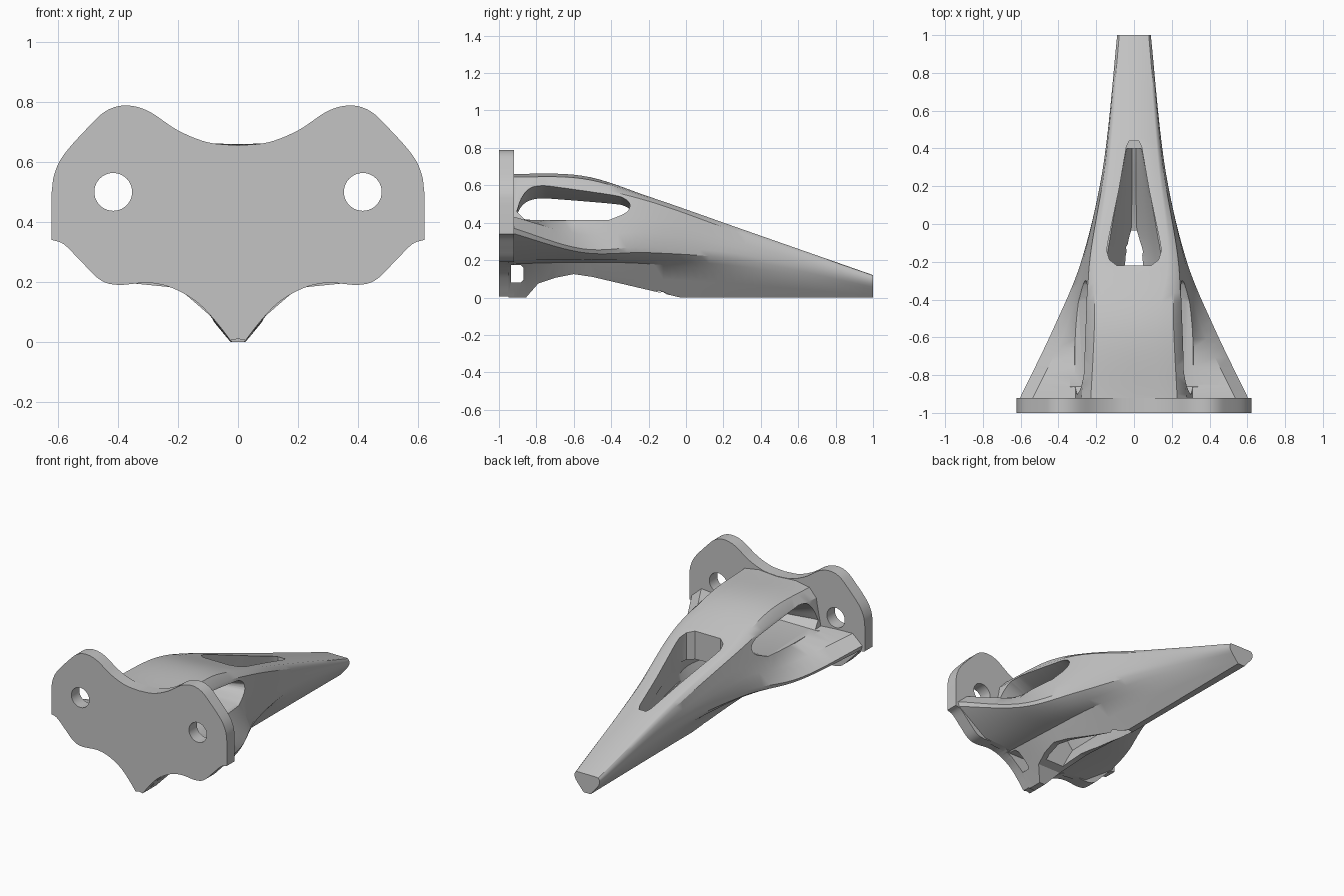
import bpy, bmesh, math
from mathutils import Vector

cube = bpy.data.objects.get("Cube")
if cube:
    bpy.data.objects.remove(cube, do_unlink=True)

grey = bpy.data.materials.new("plain_grey")
grey.use_nodes = True
colour = (0.55, 0.55, 0.55, 1)
grey.diffuse_color = colour
grey.node_tree.nodes["Principled BSDF"].inputs["Base Color"].default_value = colour


def loft(name, rings):
    """Closed solid through rings of equal point count."""
    bm = bmesh.new()
    loops = [[bm.verts.new(p) for p in ring] for ring in rings]
    n = len(loops[0])
    for a, b in zip(loops, loops[1:]):
        for i in range(n):
            j = (i + 1) % n
            bm.faces.new((a[i], a[j], b[j], b[i]))
    bm.faces.new(loops[0])
    bm.faces.new(loops[-1])
    bmesh.ops.recalc_face_normals(bm, faces=bm.faces)
    mesh = bpy.data.meshes.new(name)
    bm.to_mesh(mesh)
    bm.free()
    mesh.materials.append(grey)
    obj = bpy.data.objects.new(name, mesh)
    bpy.context.collection.objects.link(obj)
    return obj


def combine(target, other, operation):
    """Apply a boolean and drop the helper."""
    other.hide_render = True
    mod = target.modifiers.new("join", "BOOLEAN")
    mod.operation, mod.solver, mod.object = operation, "EXACT", other
    bpy.context.view_layer.objects.active = target
    bpy.ops.object.modifier_apply(modifier=mod.name)
    bpy.data.objects.remove(other, do_unlink=True)


def mirrored(half):
    """Half outline from top to bottom, closed by its mirror image."""
    return half + [(-x, z) for x, z in reversed(half) if x > 0.001]


def hermite(keys, params, t):
    """Smooth interpolation of vectors at uneven parameters."""
    last = len(keys) - 1
    i = max(k for k in range(last) if params[k] <= t + 1e-6)

    def slope(k):
        a, b = max(k - 1, 0), min(k + 1, last)
        return (keys[b] - keys[a]) / (params[b] - params[a])

    h = params[i + 1] - params[i]
    s = (t - params[i]) / h
    s2, s3 = s * s, s * s * s
    return (keys[i] * (2 * s3 - 3 * s2 + 1) + slope(i) * h * (s3 - 2 * s2 + s)
            + keys[i + 1] * (3 * s2 - 2 * s3) + slope(i + 1) * h * (s3 - s2))


def smooth(points, steps=5):
    keys = [Vector(p) for p in points]
    params = list(range(len(keys)))
    count = (len(keys) - 1) * steps
    return [tuple(hermite(keys, params, k / steps)) for k in range(count + 1)]


# Mounting plate with two lobes above and a point below
upper = [(0, .655), (.1, .665), (.2, .705), (.3, .77), (.375, .788), (.44, .77),
         (.5, .715), (.58, .625), (.612, .56), (.621, .5)]
lower = [(.621, .34), (.58, .325), (.52, .265), (.46, .207), (.4, .19), (.3, .197),
         (.22, .18), (.14, .135), (.08, .075), (.025, .005)]
outline = mirrored(smooth(upper) + smooth(lower) + [(0, .01)])
bracket = loft("bracket", [[(x, y, z) for x, z in outline] for y in (-1, -.92)])

# Tapering arm: half sections from top centre, over the side flange, to the keel
sections = {
    -.95: [(0, .652), (.13, .662), (.23, .645), (.28, .59), (.31, .42), (.55, .44),
           (.618, .38), (.61, .35), (.4, .2), (.2, .18), (.09, .085), (.02, 0)],
    -.55: [(0, .65), (.12, .65), (.21, .635), (.25, .59), (.31, .41), (.36, .335),
           (.425, .26), (.415, .24), (.32, .2), (.17, .188), (.105, .1), (.02, 0)],
    -.2: [(0, .54), (.18, .54), (.205, .535), (.235, .515), (.255, .42), (.27, .35),
          (.28, .27), (.275, .24), (.22, .2), (.155, .18), (.095, .1), (.02, 0)],
    .3: [(0, .365), (.13, .365), (.14, .36), (.155, .34), (.161, .29), (.164, .26),
         (.164, .23), (.16, .2), (.14, .165), (.12, .13), (.075, .07), (.02, 0)],
    1: [(0, .12), (.07, .12), (.078, .118), (.085, .11), (.089, .1), (.088, .085),
        (.082, .07), (.072, .056), (.06, .042), (.048, .027), (.035, .012), (.025, 0)],
}


def lengthwise(name, table, count):
    """Smooth loft along y through mirrored half sections."""
    stations = list(table)
    tracks = [[Vector(p) for p in track] for track in zip(*table.values())]
    rings = []
    for k in range(count + 1):
        y = stations[0] + (stations[-1] - stations[0]) * k / count
        half = [tuple(hermite(track, stations, y)) for track in tracks]
        rings.append([(x, y, z) for x, z in mirrored(half)])
    return loft(name, rings)


combine(bracket, lengthwise("arm", sections, 40), "UNION")

# Bolt holes
for side in (-1, 1):
    turns = [math.tau * k / 40 for k in range(40)]
    hole = [[(side * .416 + .063 * math.cos(a), y, .5 + .063 * math.sin(a))
             for a in turns] for y in (-1.1, -.9)]
    combine(bracket, loft("bolt_hole", hole), "DIFFERENCE")

# Side window, running right through with a lower ceiling in the middle
window = smooth([(-.905, .46), (-.88, .53), (-.84, .58), (-.78, .6), (-.7, .595),
                 (-.4, .555), (-.33, .535), (-.3, .5), (-.32, .455), (-.41, .415)], 4)
window.append((-.86, .415))
rings = []
for x, height in ((-.34, 1), (-.27, 1), (-.1, .62), (.1, .62), (.27, 1), (.34, 1)):
    rings.append([(x, y, .415 + (z - .415) * height) for y, z in window])
combine(bracket, loft("side_window", rings), "DIFFERENCE")

# Top slot, opening into a hollow that follows the keel
slot = mirrored([(.025, .44), (.04, .41), (.08, .18), (.135, -.08),
                 (.145, -.14), (.13, -.19), (.09, -.22)])
rings = [[(x, y, z) for x, y in slot] for z in (.8, .24)]
combine(bracket, loft("top_slot", rings), "DIFFERENCE")
hollow = {
    -.74: [(0, .28), (.1, .28), (.14, .23), (.1, .16), (.075, .11), (.05, .06)],
    -.3: [(0, .37), (.15, .36), (.18, .28), (.12, .175), (.08, .09), (.04, .04)],
    -.06: [(0, .35), (.13, .35), (.135, .27), (.1, .17), (.065, .08), (.016, -.005)],
    .4: [(0, .25), (.035, .25), (.04, .24), (.035, .22), (.025, .2), (.01, .18)],
}
combine(bracket, lengthwise("hollow", hollow, 24), "DIFFERENCE")

# Arch under the keel and the small opening behind the plate
arch = [(-.88, -.03), (-.855, 0), (-.825, .035), (-.79, .075), (-.7, .105),
        (-.6, .125), (-.5, .11), (-.03, 0), (.1, -.03)]
notch = [(-.935, .08), (-.885, .08), (-.87, .095), (-.868, .13),
         (-.87, .16), (-.885, .175), (-.935, .175)]
for name, shape, reach in (("keel_arch", arch, .7), ("keel_opening", notch, .3)):
    rings = [[(x, y, z) for y, z in shape] for x in (-reach, reach)]
    combine(bracket, loft(name, rings), "DIFFERENCE")

# Smooth shading with crisp edges
bpy.ops.object.select_all(action="DESELECT")
bracket.select_set(True)
bpy.context.view_layer.objects.active = bracket
bpy.ops.object.shade_smooth_by_angle(angle=math.radians(30))
